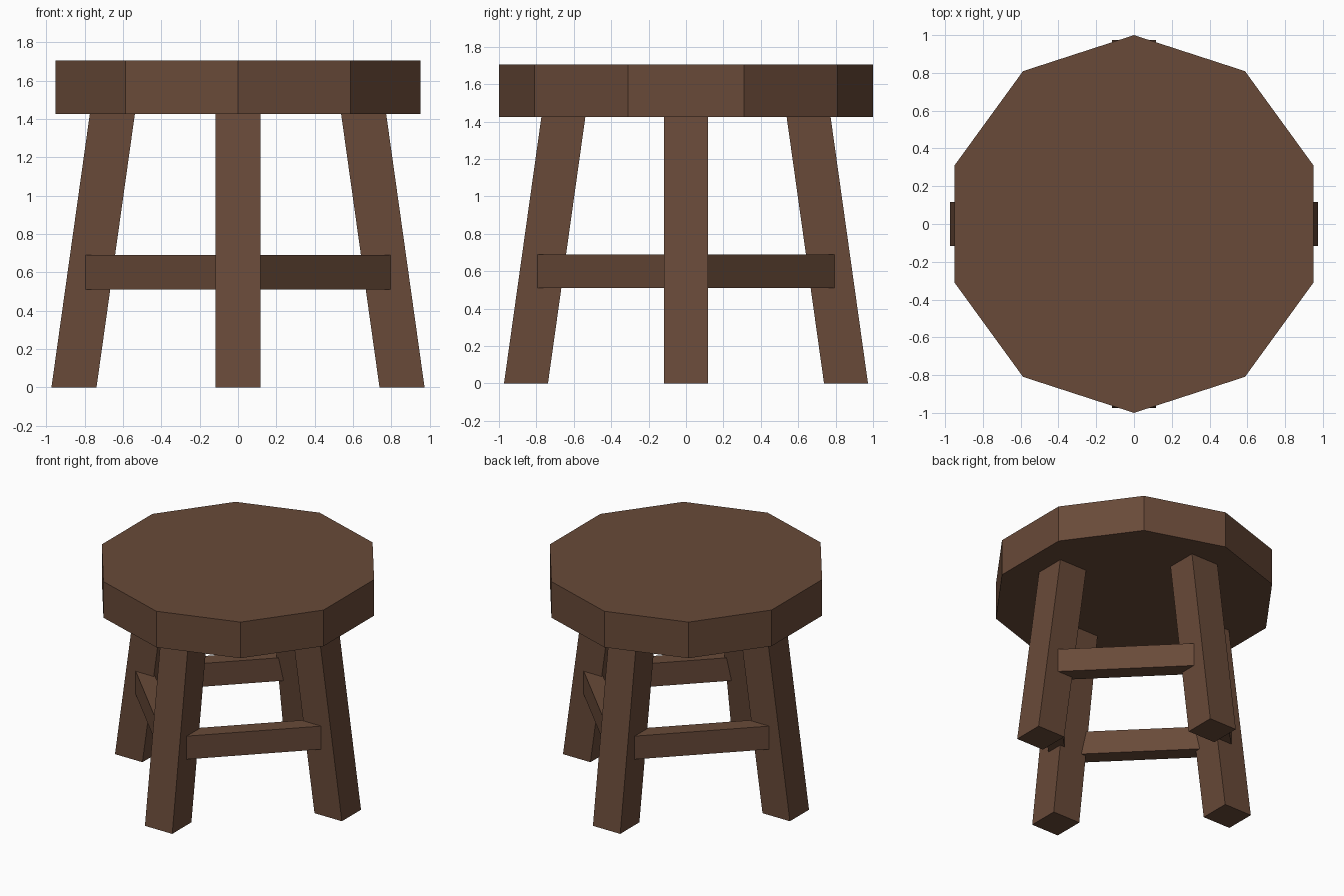
import bpy, bmesh, math
from mathutils import Matrix

if "Cube" in bpy.data.objects:
    bpy.data.objects.remove(bpy.data.objects["Cube"])

wood = bpy.data.materials.new("brown wood")
wood.diffuse_color = (0.140, 0.068, 0.040, 1)
wood.use_nodes = True
wood.node_tree.nodes["Principled BSDF"].inputs["Base Color"].default_value = wood.diffuse_color


def finish(name, bm):
    bmesh.ops.recalc_face_normals(bm, faces=bm.faces)
    mesh = bpy.data.meshes.new(name)
    bm.to_mesh(mesh)
    bm.free()
    mesh.materials.append(wood)
    obj = bpy.data.objects.new(name, mesh)
    bpy.context.collection.objects.link(obj)
    return obj


def box(x0, x1, y0, y1, z0, z1):
    bm = bmesh.new()
    bmesh.ops.create_cube(bm, size=1)
    for v in bm.verts:
        v.co = (x1 if v.co.x > 0 else x0,
                y1 if v.co.y > 0 else y0,
                z1 if v.co.z > 0 else z0)
    return bm


SEAT_BOTTOM, SEAT_TOP = 1.425, 1.705

# Seat: ten-sided slab with corners on the y axis
bm = bmesh.new()
ring = [bm.verts.new((math.sin(k * math.tau / 10), math.cos(k * math.tau / 10), SEAT_BOTTOM))
        for k in range(10)]
base = bm.faces.new(ring)
bmesh.ops.solidify  # keep the slab closed by extruding a copy of the base
ext = bmesh.ops.extrude_face_region(bm, geom=[base], use_keep_orig=True)
top = [g for g in ext["geom"] if isinstance(g, bmesh.types.BMVert)]
bmesh.ops.translate(bm, verts=top, vec=(0, 0, SEAT_TOP - SEAT_BOTTOM))
finish("seat", bm)

names = ["right", "back", "left", "front"]
for i, name in enumerate(names):
    turn = Matrix.Rotation(i * math.pi / 2, 4, 'Z')

    # Leg: square post sheared inward toward the seat
    bm = box(0.738, 0.973, -0.117, 0.117, 0, SEAT_BOTTOM)
    for v in bm.verts:
        v.co.x -= 0.2 * v.co.z / SEAT_BOTTOM
    bm.transform(turn)
    finish(name + "_leg", bm)

    # Stretcher: diagonal rail to the next leg
    bm = box(0.525, 0.645, -0.486, 0.486, 0.51, 0.69)
    bm.transform(turn @ Matrix.Rotation(math.pi / 4, 4, 'Z'))
    finish(name + "_to_" + names[(i + 1) % 4] + "_stretcher", bm)
